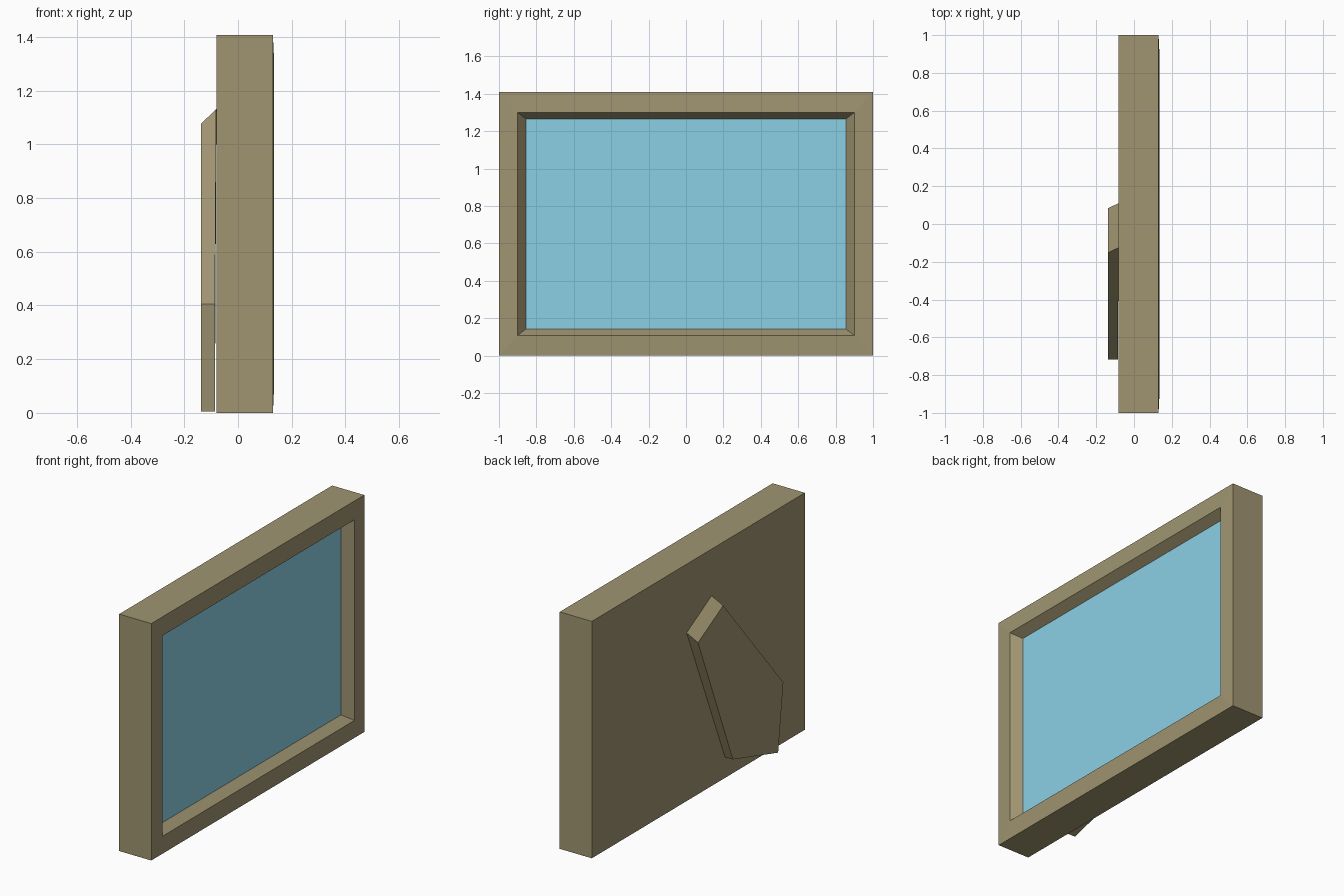
import bpy
import bmesh

if "Cube" in bpy.data.objects:
    bpy.data.objects.remove(bpy.data.objects["Cube"])


def material(name, rgb):
    mat = bpy.data.materials.new(name)
    mat.diffuse_color = (*rgb, 1)
    mat.use_nodes = True
    mat.node_tree.nodes["Principled BSDF"].inputs["Base Color"].default_value = mat.diffuse_color
    return mat


def loft(name, rings, mat, cap_start=True, cap_end=True):
    """Skin a series of closed loops with flat faces."""
    bm = bmesh.new()
    loops = [[bm.verts.new(p) for p in ring] for ring in rings]
    for a, b in zip(loops, loops[1:]):
        n = len(a)
        for i in range(n):
            j = (i + 1) % n
            bm.faces.new((a[i], a[j], b[j], b[i]))
    if cap_start:
        bm.faces.new(loops[0][::-1])
    if cap_end:
        bm.faces.new(loops[-1])
    mesh = bpy.data.meshes.new(name)
    bm.to_mesh(mesh)
    bm.free()
    mesh.materials.append(mat)
    obj = bpy.data.objects.new(name, mesh)
    bpy.context.collection.objects.link(obj)
    return obj


def rect(x, half_y, half_z, mid_z=0.704):
    """Rectangle facing +x."""
    return [(x, sy * half_y, mid_z + sz * half_z)
            for sy, sz in ((-1, -1), (1, -1), (1, 1), (-1, 1))]


wood = material("wood", (0.35, 0.30, 0.165))
blue = material("blue_glass", (0.26, 0.63, 0.79))

# Frame: back, outer sides, slightly raised face, sloping rebate
recess = rect(0.078, 0.855, 0.561)
loft("picture_frame",
     [rect(-0.081, 1.0, 0.704), rect(0.130, 1.0, 0.704),
      rect(0.135, 0.90, 0.596), recess],
     wood, cap_end=False)

# Picture pane closing the rebate
loft("picture_pane", [recess], blue, cap_start=False)

# Easel leg on the back: top edge slopes in to the hinge, foot sits clear
inner = [(-0.081, 0.11, 1.0), (-0.081, -0.125, 1.131),
         (-0.086, -0.717, 0.405), (-0.086, -0.668, 0.006),
         (-0.086, -0.243, 0.128)]
outer = [(-0.138, 0.084, 0.947), (-0.138, -0.152, 1.077),
         (-0.138, -0.717, 0.405), (-0.138, -0.668, 0.006),
         (-0.138, -0.243, 0.128)]
leg = loft("easel_leg", [inner, outer], wood)

# Make the leg normals face outward
bm = bmesh.new()
bm.from_mesh(leg.data)
bmesh.ops.recalc_face_normals(bm, faces=bm.faces)
bm.to_mesh(leg.data)
bm.free()
